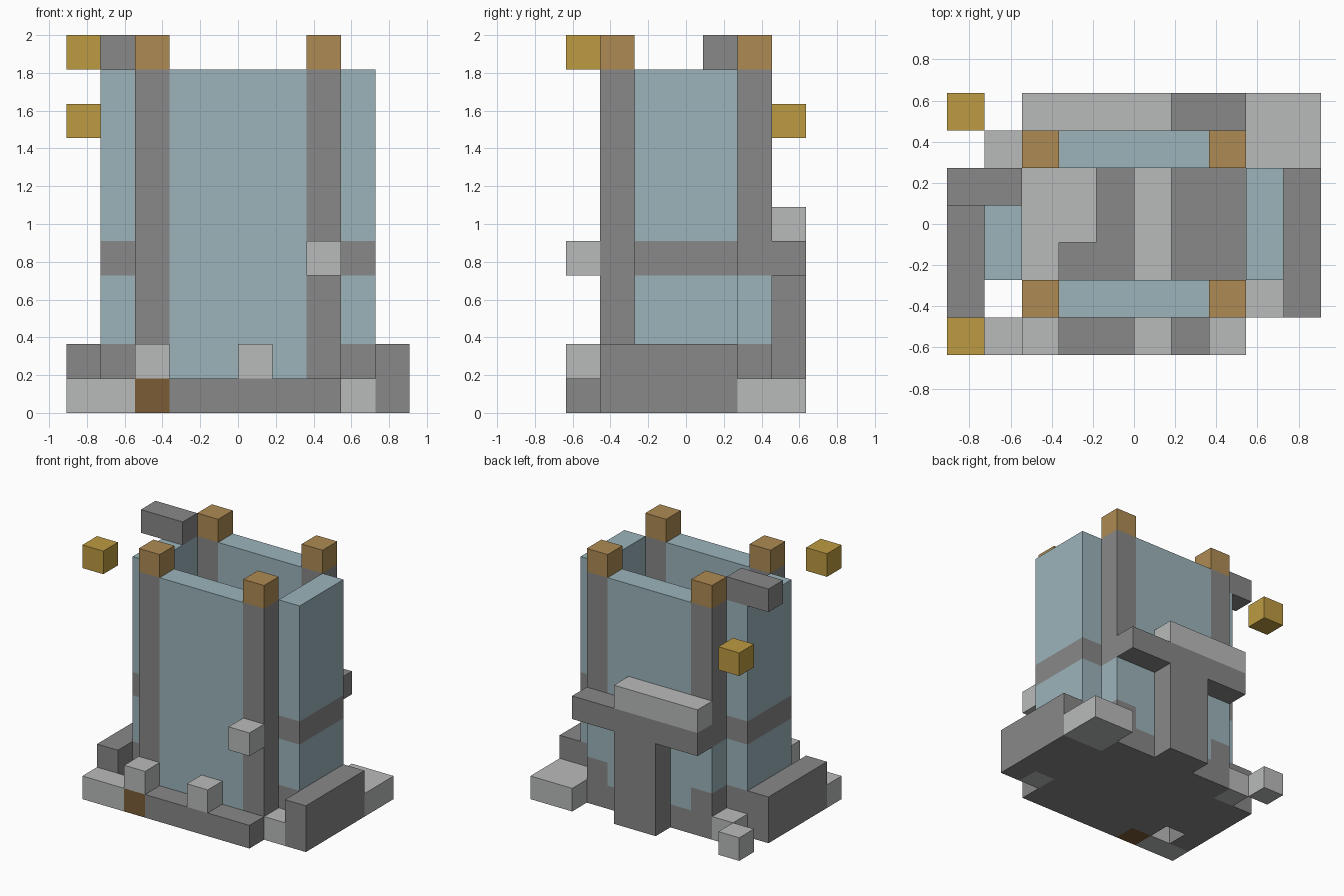
import bpy
import bmesh
from mathutils import Matrix, Vector

cube = bpy.data.objects.get("Cube")
if cube:
    bpy.data.objects.remove(cube, do_unlink=True)

U = 2 / 11                       # size of one block
ORIGIN = Vector((-5, -3.5, 0))   # corner of the block grid


def material(name, color):
    m = bpy.data.materials.new(name)
    m.use_nodes = True
    rgba = (*color, 1)
    m.diffuse_color = rgba
    m.node_tree.nodes["Principled BSDF"].inputs["Base Color"].default_value = rgba
    return m


stone = material("dark stone", (0.246, 0.246, 0.246))
pale = material("pale stone", (0.485, 0.495, 0.49))
glass = material("blue glass", (0.33, 0.456, 0.497))
gold = material("gold", (0.509, 0.328, 0.054))
tan = material("tan", (0.423, 0.258, 0.087))
brown = material("brown", (0.198, 0.107, 0.037))


def blocks(name, mat, *boxes):
    """One object from boxes given as grid corner (x, y, z) and size in blocks."""
    bm = bmesh.new()
    for x, y, z, w, d, h in boxes:
        centre = (Vector((x + w / 2, y + d / 2, z + h / 2)) + ORIGIN) * U
        bmesh.ops.create_cube(
            bm, size=1,
            matrix=Matrix.Translation(centre) @ Matrix.Diagonal((w * U, d * U, h * U, 1)))
    mesh = bpy.data.meshes.new(name)
    bm.to_mesh(mesh)
    bm.free()
    mesh.materials.append(mat)
    ob = bpy.data.objects.new(name, mesh)
    bpy.context.collection.objects.link(ob)
    return ob


# Foundation
blocks("floor_slab", stone, (2, 1, 0, 6, 5, 1), (1, 2, 0, 1, 3, 1), (8, 2, 0, 1, 3, 1))
blocks("front_step", stone, (3, 0, 0, 5, 1, 1))
blocks("front_step_corner", pale, (0, 0, 0, 2, 1, 1))
blocks("step_plank", brown, (2, 0, 0, 1, 1, 1))

# Sides, mirrored left and right
for side, wall, kerb in (("right", 1, 0), ("left", 8, 9)):
    blocks(side + "_kerb", stone, (kerb, 1, 0, 1, 4, 2))
    blocks(side + "_wall_bands", stone, (wall, 2, 1, 1, 3, 1), (wall, 2, 4, 1, 3, 1))
    blocks(side + "_wall_glass", glass, (wall, 2, 2, 1, 3, 2), (wall, 2, 5, 1, 3, 5))

# Front and back glass
for end, y in (("front", 1), ("back", 5)):
    blocks(end + "_glass", glass, (3, y, 1, 4, 1, 9))

# Corner posts with caps
for side, x in (("right", 2), ("left", 7)):
    blocks("front_post_" + side, stone, (x, 1, 1, 1, 1, 9))
    blocks("back_post_" + side, stone, (x, 5, 1, 1, 1, 1), (x, 5, 4, 1, 1, 6))
    blocks("back_corner_glass_" + side, glass, (x, 5, 2, 1, 1, 2))
    for end, y in (("front", 1), ("back", 5)):
        blocks(f"{end}_cap_{side}", tan, (x, y, 10, 1, 1, 1))

# Back support
blocks("back_pillar", stone, (4, 6, 0, 2, 1, 4))
blocks("back_beam", stone, (2, 6, 4, 6, 1, 1))
blocks("back_beam_ledge", pale, (2, 6, 5, 4, 1, 1))

# Pale stones around the base and on the front
blocks("back_left_paving", pale, (8, 5, 0, 2, 2, 1))
blocks("back_right_stones", pale, (1, 5, 0, 1, 1, 1), (0, 6, 0, 1, 1, 1))
blocks("front_left_stone", pale, (8, 1, 0, 1, 1, 1))
blocks("front_stones", pale, (2, 0, 1, 1, 1, 1), (5, 0, 1, 1, 1, 1))
blocks("front_post_stone", pale, (7, 0, 4, 1, 1, 1))

# Pale stones inside
blocks("inner_stones", pale, (2, 2, 1, 1, 3, 1), (3, 3, 1, 1, 2, 1), (5, 2, 1, 1, 3, 1))

# Top bar and loose gold blocks
blocks("top_bar", stone, (0, 4, 10, 2, 1, 1))
blocks("gold_block_front", gold, (0, 0, 10, 1, 1, 1))
blocks("gold_block_back", gold, (0, 6, 8, 1, 1, 1))
